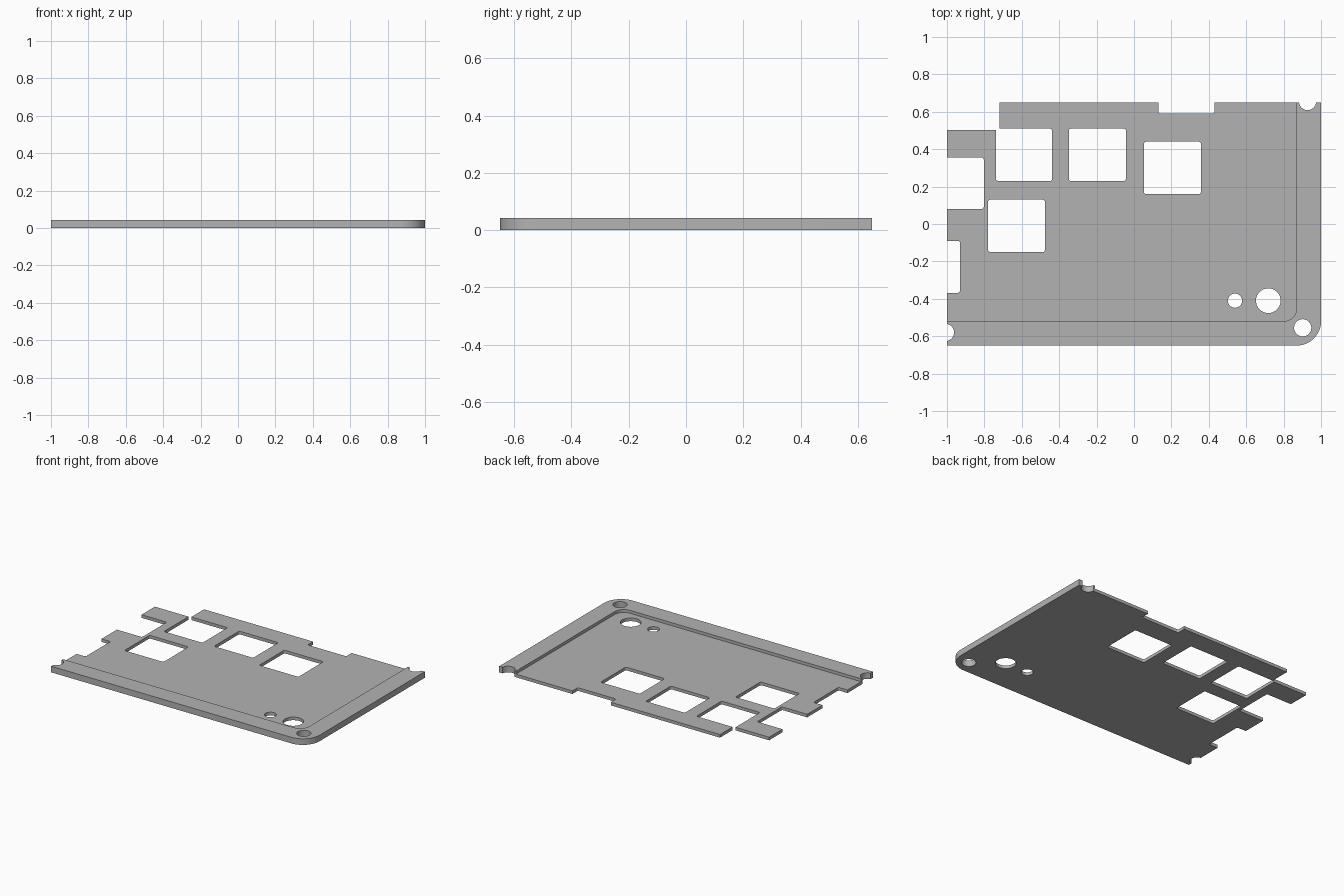
import bpy, bmesh, math

if "Cube" in bpy.data.objects:
    bpy.data.objects.remove(bpy.data.objects["Cube"])

TOP, FLOOR = 0.043, 0.022      # rim height, plate thickness

gray = bpy.data.materials.new("light gray")
gray.diffuse_color = (0.45, 0.45, 0.45, 1)
gray.use_nodes = True
gray.node_tree.nodes["Principled BSDF"].inputs["Base Color"].default_value = gray.diffuse_color


def prism(name, pts, z0, z1):
    """Extrude a counter-clockwise outline between two heights."""
    bm = bmesh.new()
    low = [bm.verts.new((x, y, z0)) for x, y in pts]
    high = [bm.verts.new((x, y, z1)) for x, y in pts]
    bm.faces.new(low[::-1])
    bm.faces.new(high)
    n = len(pts)
    for i in range(n):
        j = (i + 1) % n
        bm.faces.new((low[i], low[j], high[j], high[i]))
    me = bpy.data.meshes.new(name)
    bm.to_mesh(me)
    bm.free()
    ob = bpy.data.objects.new(name, me)
    bpy.context.collection.objects.link(ob)
    me.materials.append(gray)
    return ob


def arc(cx, cy, r, a0, a1, n):
    return [(cx + r * math.cos(math.radians(a0 + (a1 - a0) * i / n)),
             cy + r * math.sin(math.radians(a0 + (a1 - a0) * i / n))) for i in range(n + 1)]


def rounded_rect(x0, x1, y0, y1, r=0.012, n=4):
    return (arc(x0 + r, y0 + r, r, 180, 270, n) + arc(x1 - r, y0 + r, r, 270, 360, n)
            + arc(x1 - r, y1 - r, r, 0, 90, n) + arc(x0 + r, y1 - r, r, 90, 180, n))


# Plate blank with one large rounded corner and a stepped back left corner
outline = [(-1, -0.65)] + arc(0.87, -0.52, 0.13, 270, 360, 16) + [
    (1, 0.65), (-0.72, 0.65), (-0.72, 0.503), (-1, 0.503)]
plate = prism("cover_plate", outline, 0, TOP)

cutters = []

# Recess that leaves a raised rim along the front and right edges
recess = [(-1.2, -0.52)] + arc(0.80, -0.45, 0.07, 270, 360, 12) + [(0.87, 0.9), (-1.2, 0.9)]
cutters.append(prism("recess_cutter", recess, FLOOR, 0.2))

# Rectangular windows and edge notches: x0, x1, y0, y1
windows = [
    (-0.738, -0.438, 0.23, 0.51),
    (-0.348, -0.043, 0.23, 0.51),
    (0.053, 0.358, 0.16, 0.44),
    (-0.78, -0.476, -0.15, 0.13),
    (-1.1, -0.803, 0.08, 0.355),
    (-1.2, -0.93, -0.368, -0.09),
    (0.13, 0.43, 0.59, 0.87),
]
for w in windows:
    cutters.append(prism("window_cutter", rounded_rect(*w), -0.1, 0.15))

# Round holes and half-round edge notches: x, y, radius
holes = [(0.54, -0.41, 0.038), (0.718, -0.41, 0.066), (0.902, -0.555, 0.046),
         (0.928, 0.655, 0.046), (-1.008, -0.58, 0.046)]
for x, y, r in holes:
    cutters.append(prism("hole_cutter", arc(x, y, r, 0, 360, 40)[:-1], -0.1, 0.15))

# Apply the cuts
bpy.context.view_layer.objects.active = plate
plate.select_set(True)
for c in cutters:
    c.hide_render = True
    mod = plate.modifiers.new("cut", 'BOOLEAN')
    mod.operation = 'DIFFERENCE'
    mod.solver = 'EXACT'
    mod.object = c
    bpy.ops.object.modifier_apply(modifier=mod.name)
for c in cutters:
    bpy.data.objects.remove(c)

# Smooth the curved walls, keep the edges sharp
bpy.ops.object.select_all(action='DESELECT')
plate.select_set(True)
bpy.ops.object.shade_smooth_by_angle(angle=math.radians(30))
